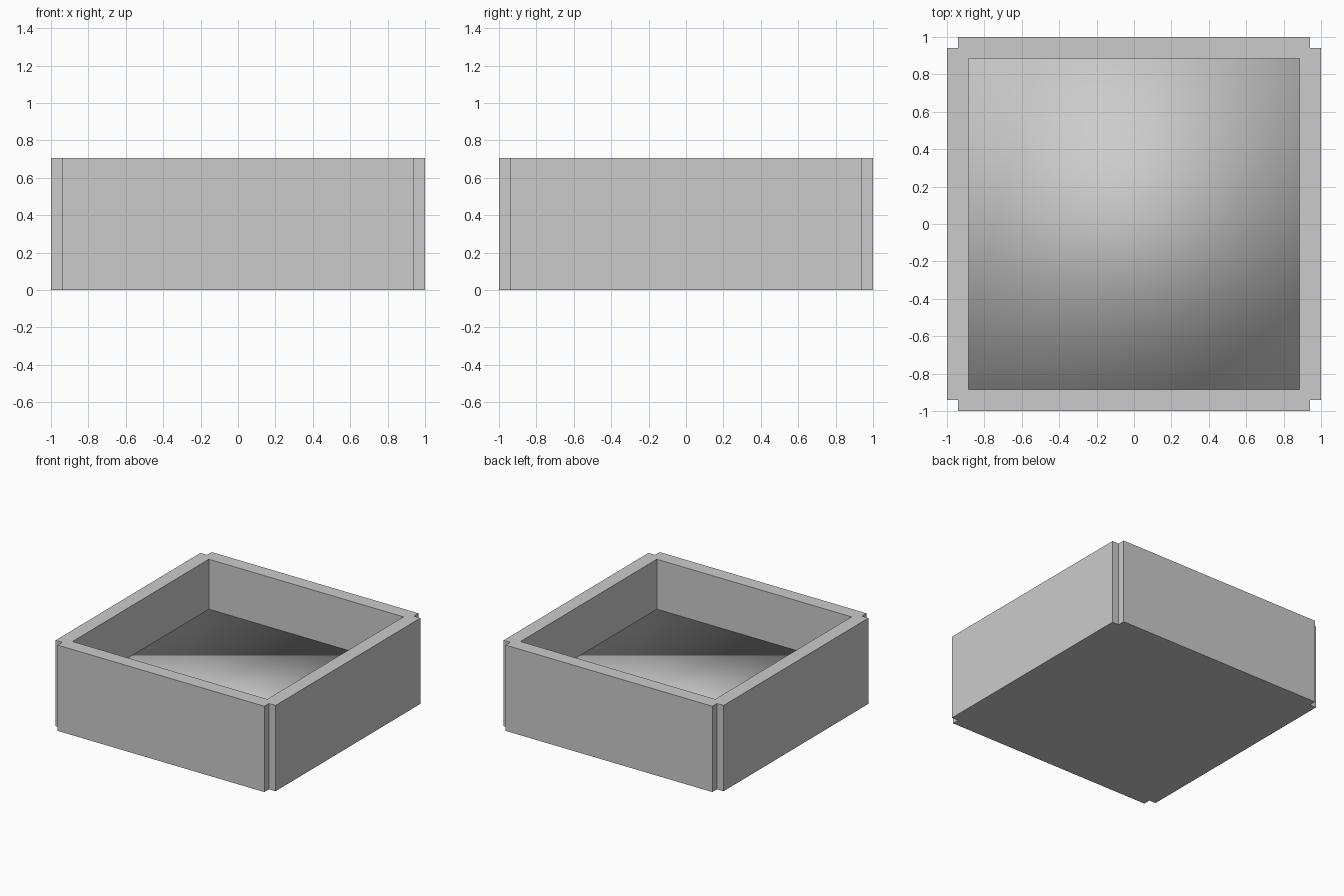
import bpy, bmesh
from mathutils import Matrix

if "Cube" in bpy.data.objects:
    bpy.data.objects.remove(bpy.data.objects["Cube"])

HEIGHT, FLOOR_Z, BASE_Z = 0.705, 0.295, 0.06
OUTER, NOTCH, INNER = 1.0, 0.94, 0.885


def make_object(name, bm, smooth=False):
    bmesh.ops.recalc_face_normals(bm, faces=bm.faces)
    for f in bm.faces:
        f.smooth = smooth
    mesh = bpy.data.meshes.new(name)
    bm.to_mesh(mesh)
    bm.free()
    obj = bpy.data.objects.new(name, mesh)
    bpy.context.collection.objects.link(obj)
    return obj


# Open tray with a square notch down each outer corner
bm = bmesh.new()
corner = [(OUTER, NOTCH), (NOTCH, NOTCH), (NOTCH, OUTER)]
outline = []
inner = []
for k in range(4):
    rot = Matrix.Rotation(k * 1.5707963268, 2)
    for p in corner:
        x, y = p
        outline.append((rot[0][0] * x + rot[0][1] * y, rot[1][0] * x + rot[1][1] * y))
    inner.append(((rot[0][0] + rot[0][1]) * INNER, (rot[1][0] + rot[1][1]) * INNER))


def ring(points, z):
    return [bm.verts.new((x, y, z)) for x, y in points]


def walls(a, b):
    n = len(a)
    for i in range(n):
        bm.faces.new((a[i], a[(i + 1) % n], b[(i + 1) % n], b[i]))


low, top = ring(outline, 0), ring(outline, HEIGHT)
in_low, in_top = ring(inner, BASE_Z), ring(inner, HEIGHT)
walls(low, top)
walls(in_low, in_top)
bm.faces.new(low)
bm.faces.new(in_low)

# Flat rim, one face per side
for k in range(4):
    j = (k + 1) % 4
    bm.faces.new((top[3 * k + 1], top[3 * k + 2], top[3 * j], top[3 * j + 1],
                  in_top[j], in_top[k]))
make_object("tray_walls", bm)

# Smooth-shaded floor block filling the lower part of the tray
bm = bmesh.new()
size = (2 * INNER + 0.002, 2 * INNER + 0.002, FLOOR_Z - BASE_Z + 0.01)
centre_z = FLOOR_Z - size[2] / 2
bmesh.ops.create_cube(bm, size=1, matrix=Matrix.Translation((0, 0, centre_z)) @ Matrix.Diagonal((*size, 1)))
make_object("tray_floor", bm, smooth=True)
